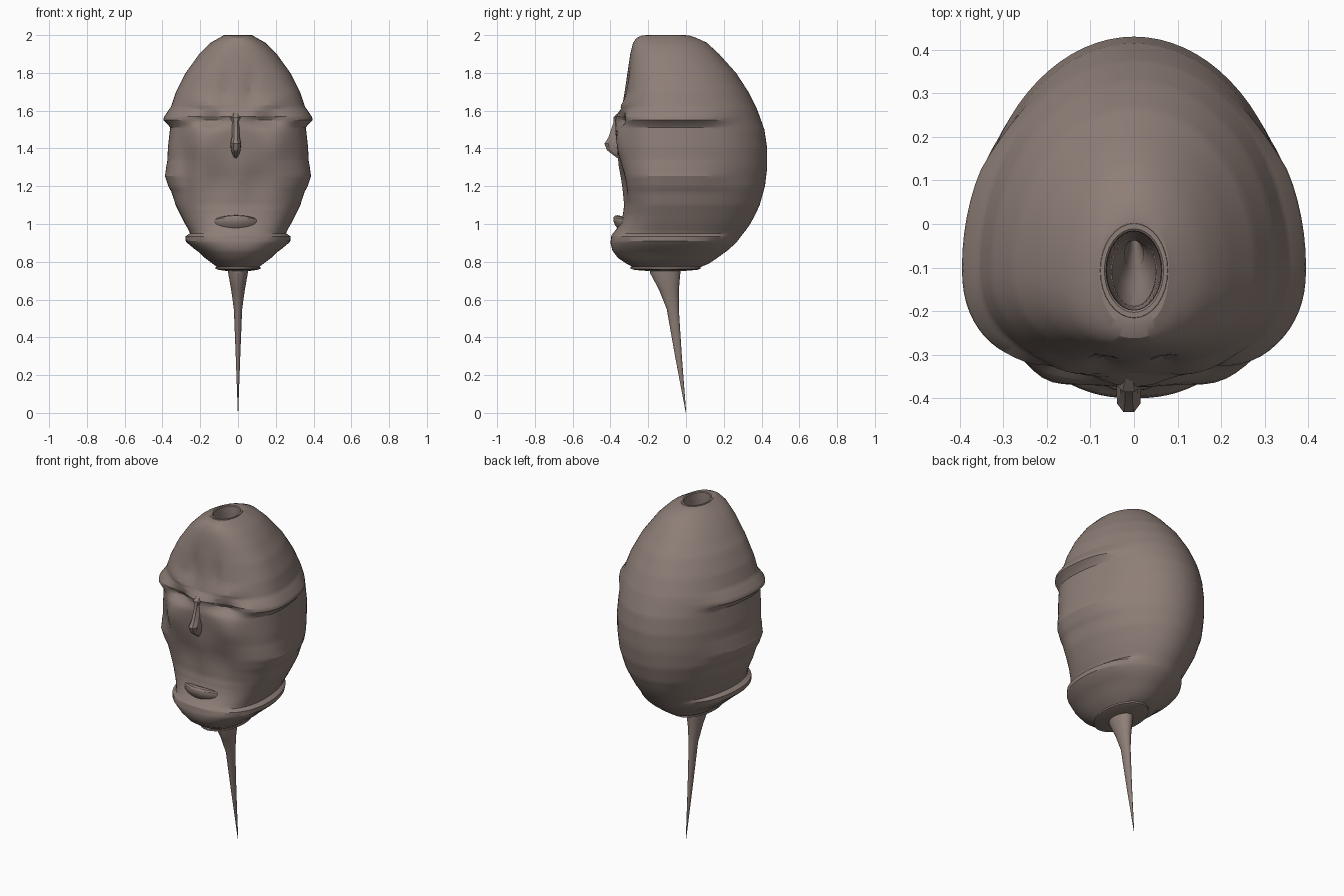
import bpy, bmesh, math
from math import sin, cos, pi, exp

if "Cube" in bpy.data.objects:
    bpy.data.objects.remove(bpy.data.objects["Cube"])

mat = bpy.data.materials.new("clay_brown")
mat.diffuse_color = (0.27, 0.21, 0.185, 1)
mat.use_nodes = True
mat.node_tree.nodes["Principled BSDF"].inputs["Base Color"].default_value = mat.diffuse_color


def finish(name, bm, angle=25):
    bmesh.ops.recalc_face_normals(bm, faces=bm.faces)
    me = bpy.data.meshes.new(name)
    bm.to_mesh(me)
    bm.free()
    me.materials.append(mat)
    ob = bpy.data.objects.new(name, me)
    bpy.context.collection.objects.link(ob)
    bpy.ops.object.select_all(action='DESELECT')
    ob.select_set(True)
    bpy.context.view_layer.objects.active = ob
    bpy.ops.object.shade_smooth_by_angle(angle=math.radians(angle))
    return ob


def loft(rings, close=False):
    """Skin a list of point rings."""
    bm = bmesh.new()
    vs = [[bm.verts.new(p) for p in r] for r in rings]
    n = len(vs[0])
    pairs = list(zip(vs, vs[1:])) + ([(vs[-1], vs[0])] if close else [])
    for a, b in pairs:
        for i in range(n):
            j = (i + 1) % n
            bm.faces.new((a[i], a[j], b[j], b[i]))
    return bm


def oval(z, cy, rx, ry, n=32):
    return [(rx * cos(2 * pi * i / n), cy + ry * sin(2 * pi * i / n), z) for i in range(n)]


def interp(table, z):
    for a, b in zip(table, table[1:]):
        if z <= b[0]:
            t = max(0, (z - a[0]) / (b[0] - a[0]))
            return [p + (q - p) * t for p, q in zip(a[1:], b[1:])]
    return table[-1][1:]


def bump(x, z, cx, cz, sx, sz):
    return exp(-((x - cx) / sx) ** 2 - ((z - cz) / sz) ** 2)


# Head: z, half width, front y, back y
PROFILE = [
    (0.765, .10, -.27, .06), (0.79, .135, -.315, .12), (0.82, .175, -.36, .165),
    (0.86, .215, -.39, .22), (0.90, .24, -.40, .265), (0.94, .25, -.395, .295),
    (0.965, .26, -.375, .315), (1.00, .28, -.35, .34), (1.05, .305, -.335, .367),
    (1.10, .33, -.33, .39), (1.20, .362, -.345, .418), (1.30, .372, -.36, .43),
    (1.40, .375, -.365, .43), (1.50, .37, -.375, .415), (1.57, .367, -.375, .39),
    (1.61, .358, -.34, .375), (1.70, .328, -.325, .33), (1.80, .277, -.31, .265),
    (1.90, .205, -.295, .175), (1.96, .145, -.28, .11), (1.985, .10, -.262, .055),
    (1.997, .08, -.235, .02)]
# Stepped bands round the sides: z, outward push
BANDS = [(0.85, 0), (0.91, .035), (0.935, .03), (0.95, 0), (1.17, 0), (1.255, .02),
         (1.27, .015), (1.34, 0), (1.51, -.01), (1.525, 0), (1.55, .027), (1.565, .025), (1.62, 0), (2, 0)]
levels = sorted({r[0] for r in PROFILE} | {b[0] for b in BANDS if b[0] < 1.99}
                | {round(.88 + .03 * i, 3) for i in range(36)})
N, CY = 80, -.1
rings = []
for z in levels:
    hw, yf, yb = interp(PROFILE, z)
    push = interp(BANDS, z)[0]
    ring = []
    for i in range(N):
        a = 2 * pi * i / N
        c, s = cos(a), sin(a)
        e = 2 / 2.35 if s < 0 else 1
        x = hw * math.copysign(abs(c) ** e, c)
        y = CY + (yb - CY if s > 0 else CY - yf) * math.copysign(abs(s) ** e, s)
        # bands fade out towards the back
        w = min(1, max(0, (.28 - y) / .16))
        x += push * w * c
        if s < -.15:
            m = min(1, (-s - .15) / .3)
            ax = abs(x)
            d = .05 * bump(ax, z, .15, 1.55, .085, .035)      # closed eyes
            d += .025 * bump(ax, z, .10, 1.22, .09, .12)      # hollow cheeks
            d -= .022 * bump(ax, z, .2, 1.42, .08, .09)       # cheekbones
            d -= .018 * bump(ax, z, .15, 1.62 + .2 * (ax - .1), .1, .035)  # brows
            d += .03 * bump(x, z, -.28, 1.3, .05, .2)         # worn side
            d += .015 * bump(ax, z, .07, 1.72, .03, .08)      # forehead creases
            y += d * m
        ring.append((x, y, z))
    rings.append(ring)
# close the crown and the underside onto the central pole
rings.append([(.074 * cos(2 * pi * i / N), -.107 + .108 * sin(2 * pi * i / N), 1.997) for i in range(N)])
rings.insert(0, [(.05 * cos(2 * pi * i / N), -.11 + .08 * sin(2 * pi * i / N), .76) for i in range(N)])
finish("head", loft(rings))

# Hollow pole running from the crown opening down to a point
pole = [(1.96, -.107, .062, .09), (.9, -.112, .055, .085), (.74, -.11, .052, .08),
        (.65, -.09, .036, .052), (.55, -.07, .022, .032), (.3, -.04, .012, .018), (0, 0, .001, .001)]
finish("pole_spike", loft([oval(*p) for p in pole]))

# Rim around the crown opening
rim = [(1.96, .062, .09), (1.996, .064, .091), (2.0, .068, .096), (2.0, .077, .108), (1.985, .081, .112)]
finish("crown_rim", loft([oval(z, -.107, a, b) for z, a, b in rim]))

# Thin collar under the chin
collar = [(.75, .05, .08), (.757, .10, .165), (.763, .118, .185), (.772, .118, .185), (.78, .10, .165)]
finish("neck_collar", loft([oval(z, -.108, a, b) for z, a, b in collar], close=True))

# Nose: small wedge, lofted from bridge to base (z, half width, tip y)
nose = [(1.60, .018, -.345), (1.565, .035, -.385), (1.54, .022, -.383), (1.46, .022, -.41),
        (1.425, .03, -.432), (1.39, .026, -.418), (1.35, .012, -.365)]
bm = loft([[(-.012 - w, -.34, z), (-.012 - w * .9, y + .02, z), (-.012 - w * .4, y, z),
            (-.012 + w * .4, y, z), (-.012 + w * .9, y + .02, z), (-.012 + w, -.34, z)] for z, w, y in nose])
finish("nose", bm)

# Lips: flattened oval resting on the chin ledge
bm = bmesh.new()
bmesh.ops.create_uvsphere(bm, u_segments=24, v_segments=10, radius=1)
for v in bm.verts:
    v.co = (-.01 + .14 * v.co.x, -.335 + .05 * v.co.y + .05 * v.co.x ** 2, .995 + .042 * v.co.z - .03 * v.co.y)
finish("lips", bm)
